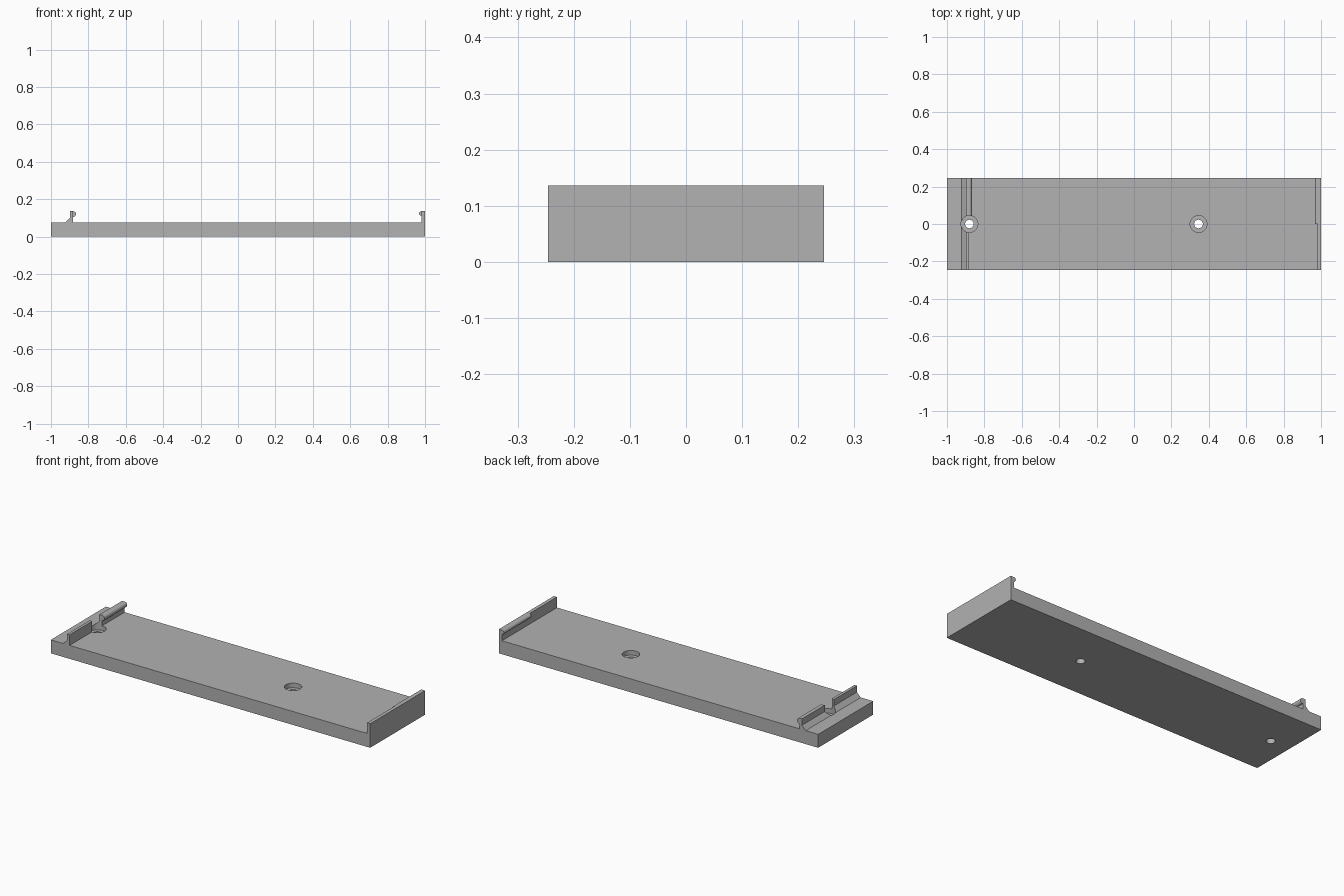
import bpy
import bmesh
from math import cos, sin, pi
from mathutils import Matrix

cube = bpy.data.objects.get("Cube")
if cube:
    bpy.data.objects.remove(cube)

HALF_W = 0.246    # half width of the plate
DECK = 0.076      # height of the flat deck
TOP = 0.136       # height of the end walls

grey = bpy.data.materials.new("plain grey")
grey.use_nodes = True
grey.diffuse_color = (0.445, 0.445, 0.445, 1)
grey.node_tree.nodes["Principled BSDF"].inputs["Base Color"].default_value = grey.diffuse_color


def make_object(name, bm):
    bmesh.ops.recalc_face_normals(bm, faces=bm.faces)
    mesh = bpy.data.meshes.new(name)
    bm.to_mesh(mesh)
    bm.free()
    mesh.materials.append(grey)
    obj = bpy.data.objects.new(name, mesh)
    bpy.context.collection.objects.link(obj)
    return obj


def extrude_profile(name, points, y0, y1):
    """Sweep an (x, z) outline from y0 to y1."""
    bm = bmesh.new()
    face = bm.faces.new([bm.verts.new((x, y0, z)) for x, z in points])
    result = bmesh.ops.extrude_face_region(bm, geom=[face])
    moved = [v for v in result["geom"] if isinstance(v, bmesh.types.BMVert)]
    bmesh.ops.translate(bm, verts=moved, vec=(0, y1 - y0, 0))
    return make_object(name, bm)


def bead(name, x, r):
    """Round snap bead along the back half of a wall."""
    steps = 32
    ring = [(x + r * cos(2 * pi * i / steps), TOP - r + r * sin(2 * pi * i / steps))
            for i in range(steps)]
    return extrude_profile(name, ring, 0, HALF_W)


def hole_cutter(x):
    """Through hole with a wide counterbore that also clears the wall."""
    bm = bmesh.new()
    outline = [(0, -0.1), (0.023, -0.1), (0.023, 0.05), (0.045, 0.05), (0.045, 0.3), (0, 0.3)]
    verts = [bm.verts.new((r, 0, z)) for r, z in outline]
    edges = [bm.edges.new(pair) for pair in zip(verts, verts[1:])]
    bmesh.ops.spin(bm, geom=verts + edges, cent=(0, 0, 0), axis=(0, 0, 1),
                   angle=2 * pi, steps=48)
    bmesh.ops.remove_doubles(bm, verts=bm.verts, dist=0.0001)
    bmesh.ops.transform(bm, matrix=Matrix.Translation((x, 0, 0)), verts=bm.verts)
    cutter = make_object("hole_cutter", bm)
    cutter.hide_render = True
    return cutter


# Plate with the ramped inner wall and the end wall
plate = extrude_profile("mounting_plate", [
    (-1, 0), (1, 0), (1, TOP), (0.98, TOP), (0.98, DECK),
    (-0.882, DECK), (-0.882, TOP), (-0.898, TOP), (-0.898, 0.1),
    (-0.922, DECK), (-1, DECK)], -HALF_W, HALF_W)

# Snap beads
ramp_bead = bead("ramp_wall_bead", -0.882, 0.0155)
end_bead = bead("end_wall_bead", 0.98, 0.012)

# Screw holes
cutters = [hole_cutter(x) for x in (-0.88, 0.345)]
for obj, tools in ((plate, cutters), (ramp_bead, cutters[:1])):
    bpy.context.view_layer.objects.active = obj
    for tool in tools:
        mod = obj.modifiers.new("hole", "BOOLEAN")
        mod.operation = "DIFFERENCE"
        mod.solver = "EXACT"
        mod.object = tool
        bpy.ops.object.modifier_apply(modifier=mod.name)
for cutter in cutters:
    bpy.data.objects.remove(cutter)

# Smooth rounded surfaces, keep edges crisp
bpy.ops.object.select_all(action="DESELECT")
for obj in (plate, ramp_bead, end_bead):
    obj.select_set(True)
bpy.context.view_layer.objects.active = plate
bpy.ops.object.shade_smooth_by_angle(angle=pi / 6)
